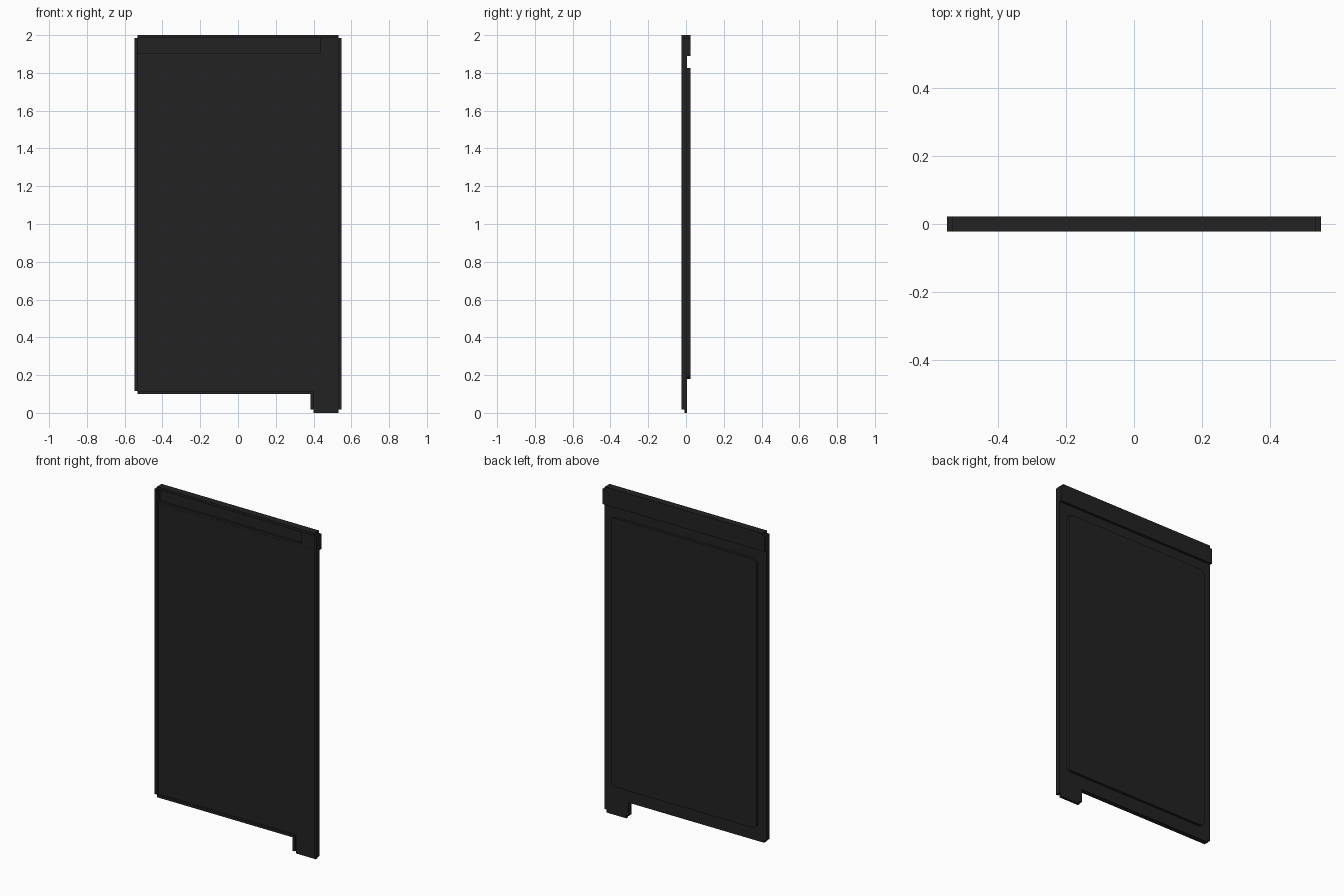
import bpy, bmesh, math

cube = bpy.data.objects.get("Cube")
if cube:
    bpy.data.objects.remove(cube, do_unlink=True)

# Single near-black metal finish
black = bpy.data.materials.new("black_metal")
black.use_nodes = True
colour = (0.016, 0.016, 0.016, 1)
black.diffuse_color = colour
black.node_tree.nodes["Principled BSDF"].inputs["Base Color"].default_value = colour

# Key dimensions
T = 0.0155                  # sheet thickness
W, IN = 0.548, 0.533        # outer and inner half widths
FRONT, BACK = -0.0225, 0.0225
FACE, REAR = -0.009, 0.0065  # front and rear of the main sheet
STEP = 1.89                 # height where the sheet steps back
TAB = 0.40                  # inner edge of the foot tab
FLOOR = 0.10                # lower edge beside the tab


def extrude_outline(name, points, y0, y1):
    """Solid made from an x-z outline, extruded along y."""
    bm = bmesh.new()
    face = bm.faces.new([bm.verts.new((x, y0, z)) for x, z in points])
    new = bmesh.ops.extrude_face_region(bm, geom=[face])["geom"]
    verts = [g for g in new if isinstance(g, bmesh.types.BMVert)]
    bmesh.ops.translate(bm, verts=verts, vec=(0, y1 - y0, 0))
    bmesh.ops.recalc_face_normals(bm, faces=bm.faces[:])
    mesh = bpy.data.meshes.new(name)
    bm.to_mesh(mesh)
    bm.free()
    mesh.materials.append(black)
    obj = bpy.data.objects.new(name, mesh)
    bpy.context.collection.objects.link(obj)
    return obj


def box(name, x0, x1, y0, y1, z0, z1):
    return extrude_outline(name, [(x0, z0), (x1, z0), (x1, z1), (x0, z1)], y0, y1)


def rounded_rect(x0, x1, z0, z1, r, steps=4):
    pts = []
    corners = [(x1 - r, z1 - r), (x0 + r, z1 - r), (x0 + r, z0 + r), (x1 - r, z0 + r)]
    for i, (cx, cz) in enumerate(corners):
        for s in range(steps + 1):
            a = math.pi / 2 * (i + s / steps)
            pts.append((cx + r * math.cos(a), cz + r * math.sin(a)))
    return pts


# Main sheet with the foot tab
extrude_outline("main_sheet", [(-IN, FLOOR), (TAB, FLOOR), (TAB, 0), (IN, 0),
                               (IN, STEP), (-IN, STEP)], FACE, REAR)

# Folded lips around the front, with open corners
box("left_lip", IN, W, FRONT, REAR, 0.018, 2 - T)
box("right_lip", -W, -IN, FRONT, REAR, FLOOR + T, 2 - T)
box("bottom_lip", -IN, TAB - T, FRONT, REAR, FLOOR, FLOOR + T)
box("tab_lip", TAB - T, TAB, FRONT, REAR, 0.018, FLOOR + T)

# Top channel, stepped towards the back
box("top_lip", -IN, IN, FRONT, BACK, 2 - T, 2)
box("channel_back", -IN, IN, REAR, BACK, STEP, 2 - T)
box("channel_floor", -IN, IN, FACE + 0.001, REAR, STEP, STEP + T)
box("channel_end_block", 0.433, IN, FACE + 0.001, REAR, STEP + T, 2 - T)
for name, side in (("left_channel_end", 1), ("right_channel_end", -1)):
    x0, x1 = sorted((side * IN, side * W))
    box(name, x0, x1, REAR, BACK, STEP, 2 - T)

# Raised panel on the back with rounded corners
extrude_outline("back_panel", rounded_rect(-0.493, 0.493, 0.18, 1.825, 0.03), REAR, BACK)
